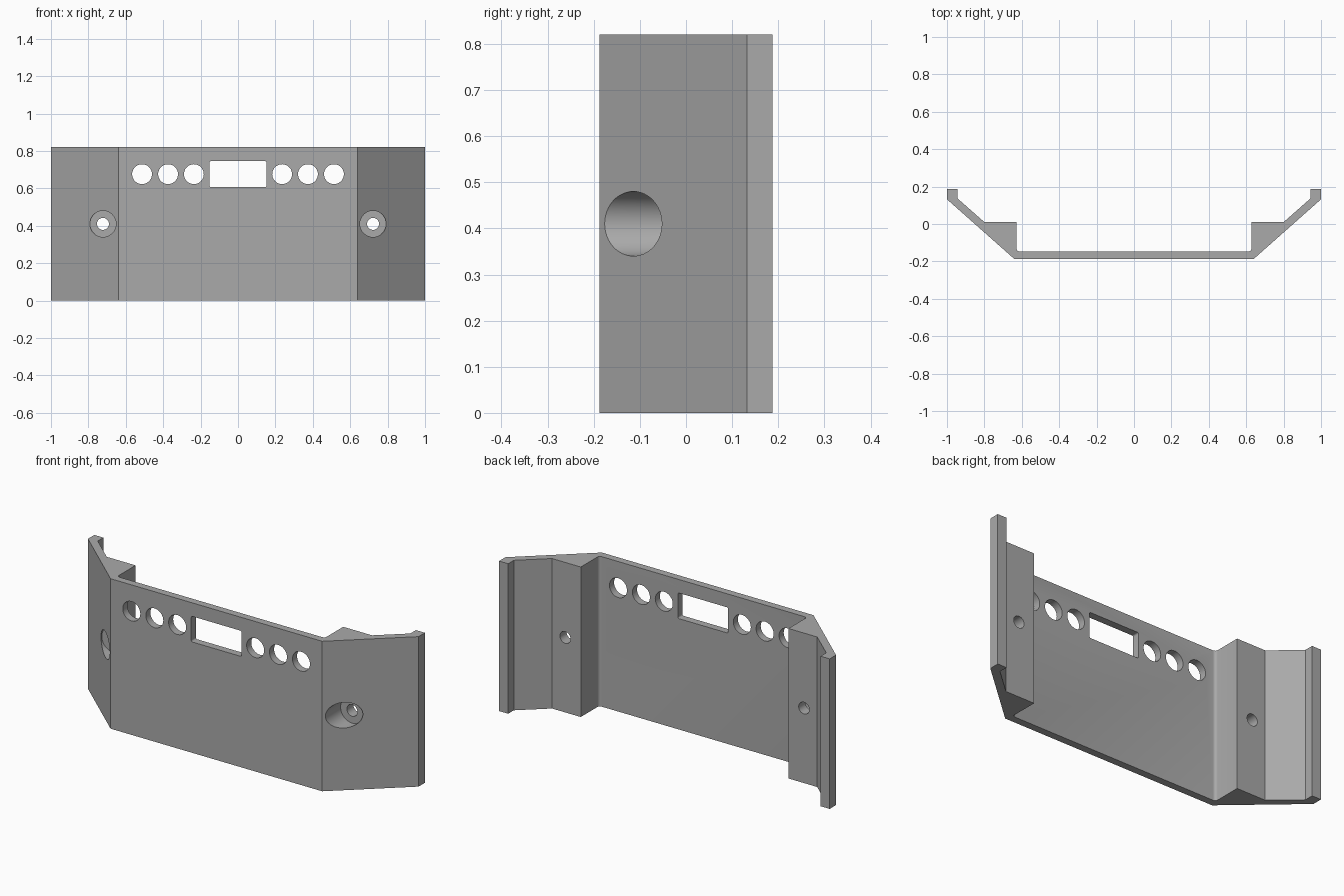
import bpy
import bmesh
from math import radians, sin, cos, pi

cube = bpy.data.objects.get("Cube")
if cube:
    bpy.data.objects.remove(cube, do_unlink=True)

HEIGHT = 0.82
FRONT = -0.187

grey = bpy.data.materials.new("plain grey")
grey.use_nodes = True
colour = (0.4, 0.4, 0.4, 1)
grey.diffuse_color = colour
grey.node_tree.nodes["Principled BSDF"].inputs["Base Color"].default_value = colour


def prism(name, outline, start, end, place):
    """Extrude a closed outline; place(u, v, w) maps it into space."""
    bm = bmesh.new()
    rings = [[bm.verts.new(place(u, v, w)) for u, v in outline] for w in (start, end)]
    bm.faces.new(rings[0])
    bm.faces.new(rings[1])
    n = len(outline)
    for i in range(n):
        j = (i + 1) % n
        bm.faces.new((rings[0][i], rings[0][j], rings[1][j], rings[1][i]))
    bmesh.ops.recalc_face_normals(bm, faces=bm.faces)
    mesh = bpy.data.meshes.new(name)
    bm.to_mesh(mesh)
    bm.free()
    mesh.materials.append(grey)
    obj = bpy.data.objects.new(name, mesh)
    bpy.context.collection.objects.link(obj)
    return obj


def arc(cx, cy, r, a0, a1, steps):
    return [(cx + r * cos(a0 + (a1 - a0) * i / steps),
             cy + r * sin(a0 + (a1 - a0) * i / steps)) for i in range(steps + 1)]


def upright(u, v, w):
    return (u, v, w)


def facing(u, v, w):
    return (u, w, v)


# Bracket profile: left half, then mirrored
floor, wall, fillet = -0.147, 0.628, 0.016
half = [(0.64, FRONT), (1, 0.132), (1, 0.187), (0.945, 0.187), (0.945, 0.138),
        (0.802, 0.012), (wall, 0.012)]
half += arc(wall - fillet, floor + fillet, fillet, 0, -pi / 2, 5)
profile = half + [(-x, y) for x, y in reversed(half)]
panel = prism("bracket_panel", profile, 0, HEIGHT, upright)


def cut(outline, start, end):
    cutter = prism("cutter", outline, start, end, facing)
    cutter.hide_render = True
    mod = panel.modifiers.new("cut", 'BOOLEAN')
    mod.operation = 'DIFFERENCE'
    mod.solver = 'EXACT'
    mod.object = cutter
    bpy.context.view_layer.objects.active = panel
    bpy.ops.object.modifier_apply(modifier=mod.name)
    bpy.data.objects.remove(cutter, do_unlink=True)


def circle(x, z, r):
    return arc(x, z, r, 0, 2 * pi, 48)[:-1]


for side in (-1, 1):
    # Row of round holes
    for x in (0.236, 0.374, 0.513):
        cut(circle(side * x, 0.676, 0.053), -0.3, -0.05)
    # Counterbored screw holes
    cut(circle(side * 0.722, 0.41, 0.07), -0.3, -0.045)
    cut(circle(side * 0.722, 0.41, 0.032), -0.3, 0.1)

# Display window with slightly rounded corners
w, h, r, mid = 0.152, 0.07, 0.008, 0.676
window = []
for k, (sx, sz) in enumerate(((1, 1), (-1, 1), (-1, -1), (1, -1))):
    window += arc(sx * (w - r), mid + sz * (h - r), r, k * pi / 2, (k + 1) * pi / 2, 4)
cut(window, -0.3, -0.05)

bpy.ops.object.select_all(action='DESELECT')
panel.select_set(True)
bpy.context.view_layer.objects.active = panel
bpy.ops.object.shade_smooth_by_angle(angle=radians(30))
